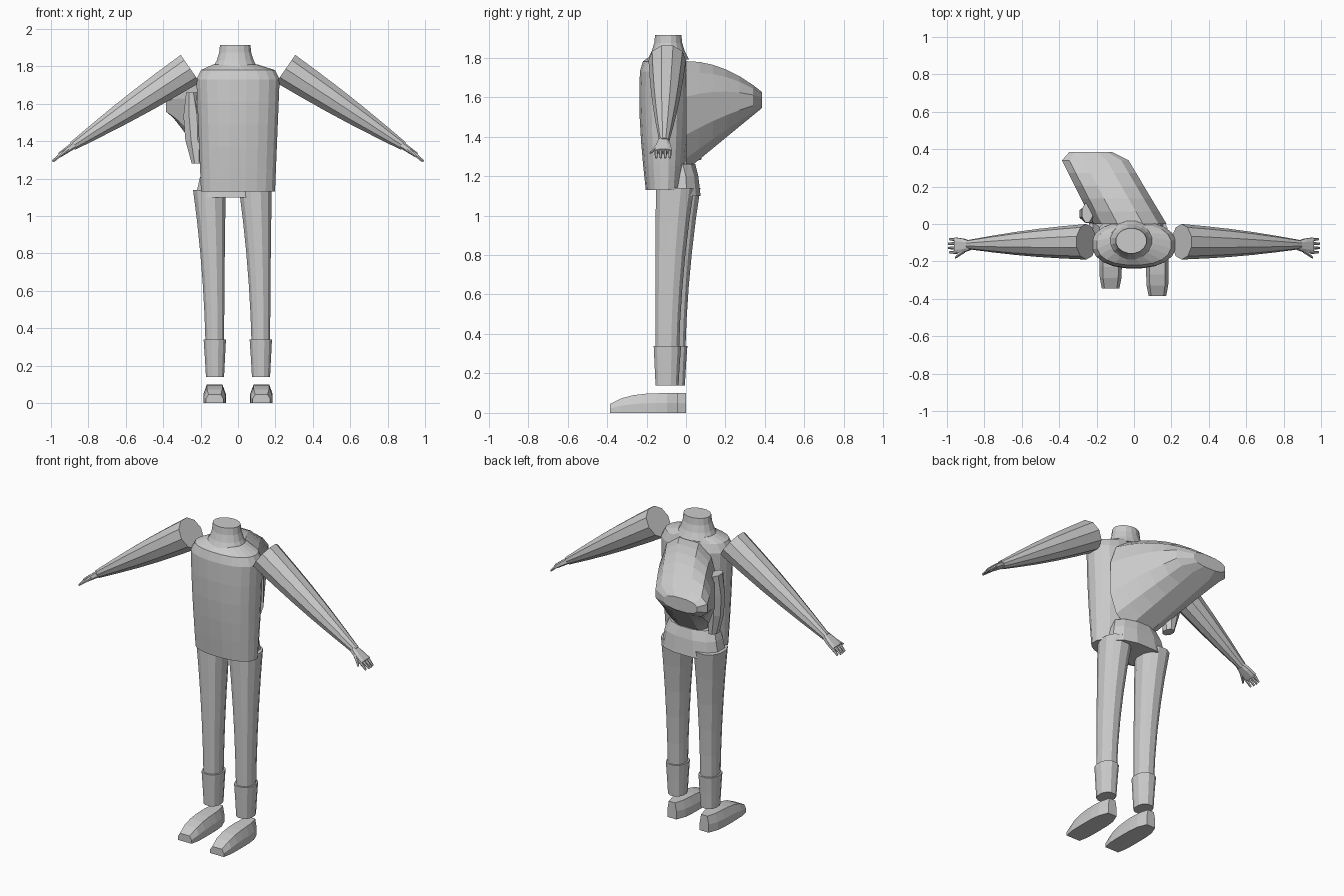
import bpy, bmesh, math
from mathutils import Vector

cube = bpy.data.objects.get("Cube")
if cube:
    bpy.data.objects.remove(cube, do_unlink=True)

grey = bpy.data.materials.new("plain grey")
grey.use_nodes = True
grey.diffuse_color = (0.6, 0.6, 0.6, 1)
shader = grey.node_tree.nodes["Principled BSDF"]
shader.inputs["Base Color"].default_value = grey.diffuse_color


def skin(name, rings):
    """Join rings of points into a closed, flat shaded tube."""
    bm = bmesh.new()
    loops = [[bm.verts.new(point) for point in ring] for ring in rings]
    for lower, upper in zip(loops, loops[1:]):
        for i in range(len(lower)):
            bm.faces.new((lower[i - 1], lower[i], upper[i], upper[i - 1]))
    bm.faces.new(loops[0])
    bm.faces.new(loops[-1])
    bmesh.ops.recalc_face_normals(bm, faces=bm.faces)
    mesh = bpy.data.meshes.new(name)
    bm.to_mesh(mesh)
    bm.free()
    mesh.materials.append(grey)
    bpy.context.collection.objects.link(bpy.data.objects.new(name, mesh))


def oval(center, u, v, sides=12, power=2):
    """Oval ring spanned by two half axes; a higher power makes it boxier."""
    ring = []
    for i in range(sides):
        angle = math.tau * (i + 0.5) / sides
        a, b = math.cos(angle), math.sin(angle)
        a = math.copysign(abs(a) ** (2 / power), a)
        b = math.copysign(abs(b) ** (2 / power), b)
        ring.append(Vector(center) + a * Vector(u) + b * Vector(v))
    return ring


def level(z, x, y, width, depth, sides=12, power=2):
    """Horizontal ring from its centre, half width and half depth."""
    return oval((x, y, z), (width, 0, 0), (0, depth, 0), sides, power)


def steps(count):
    """Evenly spaced fractions from zero to one."""
    return [i / count for i in range(count + 1)]


# Shirt: the chest swells upward, then closes over sloping shoulders
shirt = [level(1.13 + 0.6 * t, 0, -0.11, 0.2 + 0.025 * t,
               0.095 + 0.033 * math.sin(2 * t), 20, 2.3) for t in steps(5)]
shirt.append(level(1.78, 0, -0.11, 0.2, 0.11, 20, 2.3))
shirt.append(level(1.81, -0.015, -0.09, 0.12, 0.09, 20))
skin("shirt", shirt)

# Neck: flared toward the shoulders
neck = []
for t in steps(3):
    radius = 0.068 + 0.04 * (1 - t) ** 2
    neck.append(level(1.79 + 0.125 * t, -0.015, -0.09, radius + 0.015, radius, 16))
skin("neck", neck)

# Hips: widening downward and closed between the legs
skin("hips", [level(1.26, -0.03, -0.04, 0.16, 0.09),
              level(1.2, -0.03, -0.035, 0.18, 0.1, power=2.5),
              level(1.1, -0.033, -0.033, 0.2, 0.11, power=2.5)])


def leg_ring(t, side, stance, extra=0):
    """Leg section: straight front, calf to thigh swelling at the back."""
    swell = 0.04 * t ** 2
    depth = 0.06 + swell
    return level(0.14 + t, side * 0.123 - 0.03 * t ** 2, stance + depth - 0.14,
                 0.05 + swell + extra, depth + extra, power=2.3)


def shoe_ring(t, side, heel):
    """Shoe section: rounded heel and toe, low over the toes."""
    width = 0.06 - 0.02 * (2 * t - 1.1) ** 4
    height = 0.1 - 0.055 * t ** 4
    outline = [(-1, 0), (-1, 0.5), (-0.7, 1), (0.7, 1), (1, 0.5), (1, 0)]
    return [(side * 0.125 + width * a, heel - 0.345 * t, height * b) for a, b in outline]


def arm_ring(x, y, z, side, thick, depth, sides=8, power=2):
    """Section square to the slope of the arm."""
    return oval((side * x, y, z), (side * 0.57 * thick, 0, 0.82 * thick),
                (0, depth, 0), sides, power)


for name, side in (("left", 1), ("right", -1)):
    # Legs, cuffs and shoes; the left foot stands a little ahead
    stance = -0.016 * side
    skin(f"{name}_leg", [leg_ring(t, side, stance) for t in steps(6)])
    skin(f"{name}_cuff", [leg_ring(t / 5, side, stance, t / 100) for t in steps(2)])
    heel = -0.02 - 0.02 * side
    skin(f"{name}_shoe", [shoe_ring(t, side, heel) for t in steps(6)])

    # Arm: straight taper from the open shoulder to the wrist
    arm = []
    for t in steps(5):
        radius = 0.095 - 0.07 * t + 0.009 * math.sin(math.pi * t)
        arm.append(arm_ring(0.255 + 0.63 * t, -0.095 - 0.015 * t,
                            1.787 - 0.414 * t, side, radius, radius, 10))
    skin(f"{name}_arm", arm)

    # Hand: flat palm, four fingers and a thumb
    skin(f"{name}_palm", [
        arm_ring(0.875 + 0.08 * t, -0.115, 1.38 - 0.055 * t, side,
                 0.02 - 0.006 * t, 0.025 + 0.02 * math.sqrt(t), power=3)
        for t in steps(2)])
    for finger in range(4):
        reach = 0.05 - 0.006 * abs(finger - 1.5)
        skin(f"{name}_finger_{finger + 1}", [
            arm_ring(0.945 + reach * t, -0.082 - 0.023 * finger, 1.332 - 0.04 * t,
                     side, 0.011 - 0.005 * t, 0.01 - 0.004 * t, 6)
            for t in steps(2)])
    skin(f"{name}_thumb", [
        arm_ring(0.905 + 0.05 * t, -0.14 - 0.04 * t, 1.357 - 0.04 * t,
                 side, 0.012 - 0.006 * t, 0.014 - 0.008 * t, 6)
        for t in steps(2)])


def pack_ring(y, squeeze=1):
    """Pack section: it leans to the right and narrows toward the back."""
    left, right = 0.18 - 0.6 * y, -0.22 - 0.5 * y
    top, bottom = 1.79 - 1.1 * y * y, 1.22 + 0.84 * y
    return oval(((left + right) / 2, y, (top + bottom) / 2),
                ((left - right) / 2 * squeeze, 0, 0),
                (0, 0, (top - bottom) / 2), power=2.5)


# Backpack with a pocket on its right side
skin("backpack", [pack_ring(0.34 * t) for t in steps(5)] + [pack_ring(0.385, 0.65)])
skin("backpack_pocket", [
    level(1.28 + 0.38 * t, -0.22 - 0.03 * t, 0.04 + 0.02 * t,
          0.03 + 0.03 * math.sin(math.pi * t), 0.04 + 0.015 * t, 8)
    for t in steps(3)])
